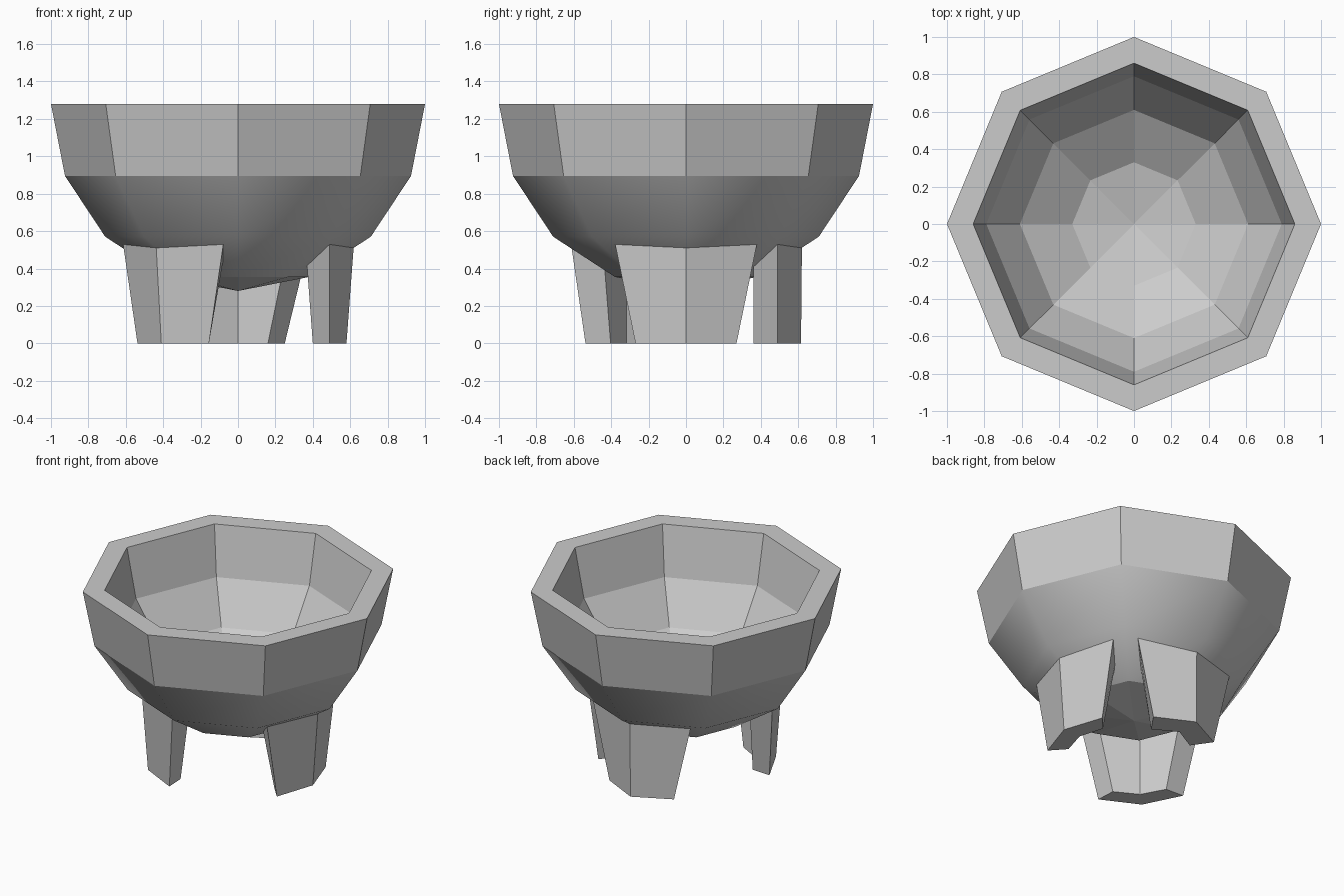
import bpy, bmesh
from math import cos, sin, pi, radians

if "Cube" in bpy.data.objects:
    bpy.data.objects.remove(bpy.data.objects["Cube"])


def finish(bm, name):
    bmesh.ops.recalc_face_normals(bm, faces=bm.faces)
    mesh = bpy.data.meshes.new(name)
    bm.to_mesh(mesh)
    bm.free()
    obj = bpy.data.objects.new(name, mesh)
    bpy.context.collection.objects.link(obj)
    return obj


# Octagonal bowl: (radius, height) from outer bottom, over the rim, to inner bottom
SIDES = 8
PROFILE = [(0.38, 0.355), (0.71, 0.57), (0.925, 0.895), (1.0, 1.28),
           (0.86, 1.28), (0.79, 0.94), (0.61, 0.67), (0.33, 0.49)]
OUTER_BOTTOM, INNER_BOTTOM = 0.28, 0.42

bm = bmesh.new()
rings = [[bm.verts.new((r * cos(2 * pi * i / SIDES), r * sin(2 * pi * i / SIDES), z))
          for i in range(SIDES)] for r, z in PROFILE]
for band, (a, b) in enumerate(zip(rings, rings[1:])):
    for i in range(SIDES):
        j = (i + 1) % SIDES
        face = bm.faces.new((a[i], a[j], b[j], b[i]))
        face.smooth = band < 2  # only the lower outside is softly shaded
for ring, z in ((rings[0], OUTER_BOTTOM), (rings[-1], INNER_BOTTOM)):
    centre = bm.verts.new((0, 0, z))
    for i in range(SIDES):
        bm.faces.new((centre, ring[i], ring[(i + 1) % SIDES]))
finish(bm, "bowl")


# Tapered legs with a chevron cross-section following the octagon
def chevron(tip, corner, half, inner, inner_half, inner_tip):
    return [(corner, -half), (tip, 0), (corner, half),
            (inner, inner_half), (inner_tip, 0), (inner, -inner_half)]


TOP = chevron(0.62, 0.49, 0.38, 0.36, 0.27, 0.45)
TAPERED = chevron(0.58, 0.49, 0.27, 0.40, 0.17, 0.45)
UPRIGHT = chevron(0.615, 0.49, 0.25, 0.36, 0.16, 0.45)


def leg(name, angle, foot):
    bm = bmesh.new()
    c, s = cos(radians(angle)), sin(radians(angle))
    low, high = [[bm.verts.new((x * c - y * s, x * s + y * c, z)) for x, y in pts]
                 for pts, z in ((foot, 0), (TOP, 0.535))]
    for i in range(6):
        j = (i + 1) % 6
        bm.faces.new((low[i], low[j], high[j], high[i]))
    for ring in (low, high):  # each end is two quads
        bm.faces.new((ring[0], ring[1], ring[4], ring[5]))
        bm.faces.new((ring[1], ring[2], ring[3], ring[4]))
    finish(bm, name)


leg("right_leg", 0, TAPERED)
leg("back_leg", 90, UPRIGHT)
leg("front_left_leg", 225, TAPERED)
